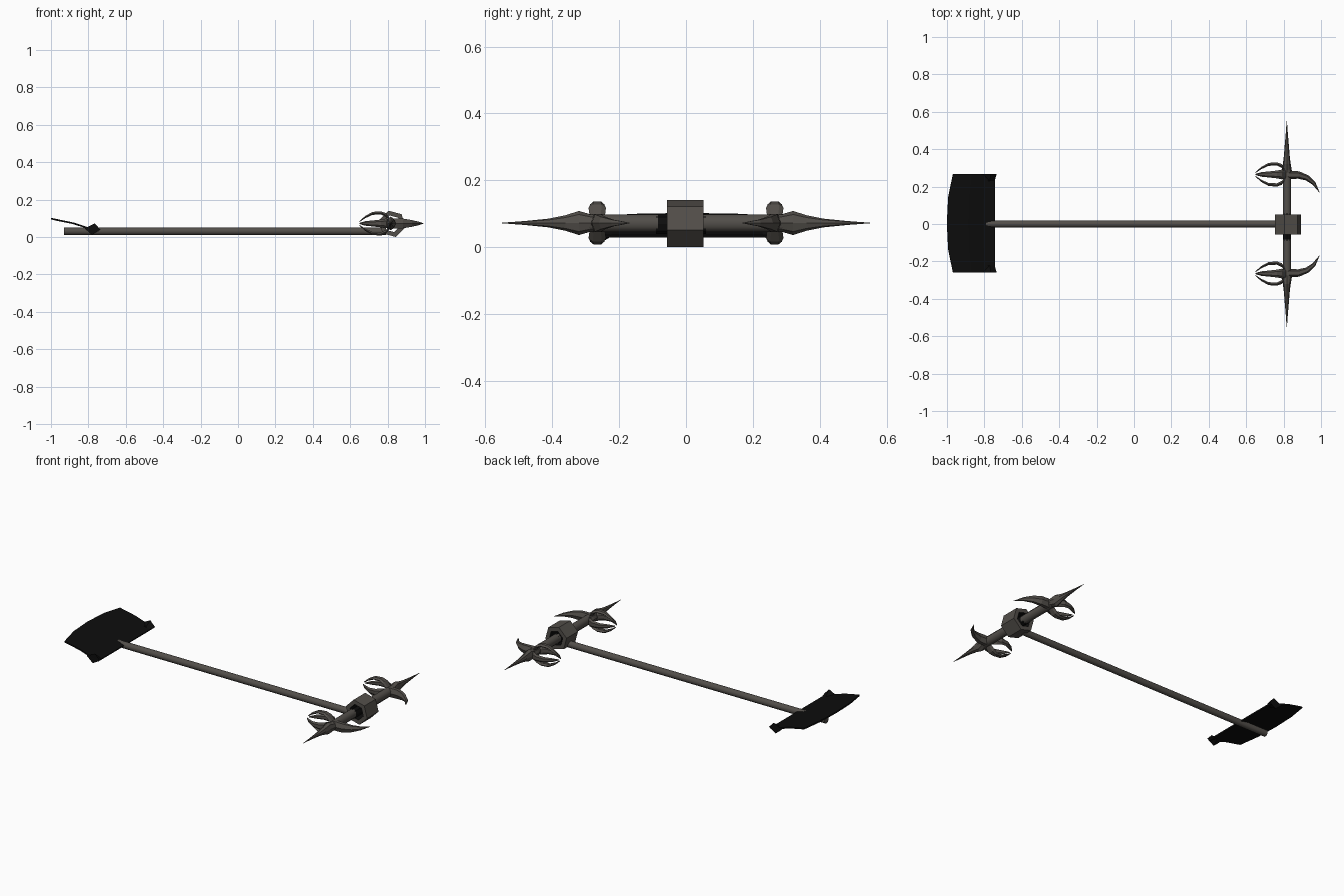
import bpy, bmesh, math
from mathutils import Vector

if "Cube" in bpy.data.objects:
    bpy.data.objects.remove(bpy.data.objects["Cube"])


def material(name, rgb):
    m = bpy.data.materials.new(name)
    m.diffuse_color = (*rgb, 1)
    m.use_nodes = True
    m.node_tree.nodes["Principled BSDF"].inputs["Base Color"].default_value = m.diffuse_color
    return m


IRON = material("dark iron", (0.085, 0.077, 0.068))
BLACK = material("black", (0.004, 0.004, 0.004))


def finish(name, bm, *mats, smooth=False):
    bmesh.ops.recalc_face_normals(bm, faces=bm.faces)
    me = bpy.data.meshes.new(name)
    bm.to_mesh(me)
    bm.free()
    for m in mats:
        me.materials.append(m)
    ob = bpy.data.objects.new(name, me)
    bpy.context.collection.objects.link(ob)
    if smooth:
        bpy.ops.object.select_all(action='DESELECT')
        bpy.context.view_layer.objects.active = ob
        ob.select_set(True)
        bpy.ops.object.shade_smooth_by_angle(angle=math.radians(50))
    return ob


def loft(name, rings, sides, mat, smooth=False, turn=0.0):
    """Skin rings of (centre, u radius vector, v radius vector)."""
    bm = bmesh.new()
    loops = []
    for c, u, v in rings:
        loop = []
        for i in range(sides):
            a = turn + 2 * math.pi * i / sides
            loop.append(bm.verts.new(Vector(c) + Vector(u) * math.cos(a) + Vector(v) * math.sin(a)))
        loops.append(loop)
    for a, b in zip(loops, loops[1:]):
        for i in range(sides):
            j = (i + 1) % sides
            bm.faces.new((a[i], a[j], b[j], b[i]))
    bm.faces.new(loops[0])
    bm.faces.new(loops[-1])
    return finish(name, bm, mat, smooth=smooth)


# long handle
loft("handle", [((x, 0, 0.031), (0, 0.019, 0), (0, 0, 0.02)) for x in (-0.93, 0.79)],
     10, IRON, smooth=True)

HX, HZ = 0.824, 0.071

# hexagonal hub with an open bore along y
bm = bmesh.new()
rings = []
for y, r in ((-0.056, 0.0725), (0.052, 0.0725), (0.052, 0.046), (-0.056, 0.046)):
    rings.append([bm.verts.new((HX + r * math.cos(math.radians(60 * i - 15)), y,
                                HZ + r * math.sin(math.radians(60 * i - 15)))) for i in range(6)])
for k in range(4):
    a, b = rings[k], rings[(k + 1) % 4]
    for i in range(6):
        j = (i + 1) % 6
        f = bm.faces.new((a[i], a[j], b[j], b[i]))
        f.material_index = 1 if k == 2 else 0
finish("hub", bm, IRON, BLACK)

# black core through the hub
loft("hub_core", [((0.818, y, 0.07), (0.022, 0, 0), (0, 0, 0.03)) for y in (-0.09, 0.06)], 8, BLACK)

CY, CZ = 0.265, 0.073
for s, side in ((1, "back"), (-1, "front")):
    # crossbar arm
    loft(side + "_crossbar",
         [((0.818, s * y, 0.072), (0.024, 0, 0), (0, 0, 0.028))
          for y in (0.045 if s > 0 else 0.083, 0.29)], 8, IRON, smooth=True, turn=math.pi / 8)

    # long end spike
    spike = [(0.225, 0.018, 0.02), (0.26, 0.028, 0.026), (0.285, 0.027, 0.026), (0.32, 0.021, 0.036),
             (0.36, 0.016, 0.023), (0.41, 0.012, 0.013), (0.48, 0.006, 0.006), (0.55, 0.0008, 0.0008)]
    loft(side + "_spike", [((0.817, s * y, CZ), (rx, 0, 0), (0, 0, rz)) for y, rx, rz in spike],
         8, IRON)

    # curved horn sweeping inward
    horn = [(0.80, 0.268, 0.022, 0.028), (0.835, 0.262, 0.022, 0.031), (0.88, 0.262, 0.020, 0.030),
            (0.925, 0.247, 0.015, 0.021), (0.962, 0.217, 0.010, 0.011), (0.992, 0.168, 0.0008, 0.0008)]
    rings = []
    for i, (x, y, w, h) in enumerate(horn):
        p, q = horn[max(i - 1, 0)], horn[min(i + 1, len(horn) - 1)]
        t = Vector((q[0] - p[0], q[1] - p[1], 0)).normalized()
        rings.append(((x, s * y, CZ), (-t.y * w, s * t.x * w, 0), (0, 0, h)))
    loft(side + "_horn", rings, 6, IRON)

    # four-clawed cage facing the handle
    claw = [(0.815, 0.015, 0.022, 0.010), (0.79, 0.045, 0.026, 0.012), (0.765, 0.056, 0.021, 0.010),
            (0.72, 0.054, 0.016, 0.009), (0.68, 0.034, 0.012, 0.007), (0.65, 0.010, 0.003, 0.003)]
    for k in range(4):
        a = k * math.pi / 2
        out = Vector((0, math.cos(a), math.sin(a)))
        across = Vector((0, -math.sin(a), math.cos(a)))
        rings = [(Vector((x, s * CY, CZ)) + out * r, across * w, out * d) for x, r, w, d in claw]
        loft(f"{side}_claw_{k + 1}", rings, 6, IRON)

# thin swept blade
bm = bmesh.new()
ys = (-0.262, -0.14, 0, 0.14, 0.262)
lead = (-0.968, -0.993, -1.0, -0.993, -0.968)
prof = ((0, 0.099), (0.45, 0.075), (0.75, 0.05), (1, 0.034))
grid = [[bm.verts.new((x0 + (-0.745 - x0) * t, y + 0.004, z - 0.25 * (x0 + 1) * (1 - t)))
         for t, z in prof] for y, x0 in zip(ys, lead)]
for a, b in zip(grid, grid[1:]):
    for i in range(len(prof) - 1):
        bm.faces.new((a[i], a[i + 1], b[i + 1], b[i]))
blade = finish("blade", bm, BLACK)
mod = blade.modifiers.new("thickness", 'SOLIDIFY')
mod.thickness = 0.008
mod.offset = 0

# flared barbs on the blade's inner corners
for s, side in ((1, "back"), (-1, "front")):
    bm = bmesh.new()
    tip = [bm.verts.new((x, s * 0.262 + 0.004, z))
           for x, z in ((-0.82, 0.046), (-0.767, 0.073), (-0.735, 0.04), (-0.78, 0.012))]
    root = [bm.verts.new((x, s * 0.225 + 0.004, z))
            for x, z in ((-0.80, 0.05), (-0.77, 0.046), (-0.745, 0.036), (-0.775, 0.034))]
    for i in range(4):
        j = (i + 1) % 4
        bm.faces.new((tip[i], tip[j], root[j], root[i]))
    bm.faces.new(tip)
    bm.faces.new(root)
    finish(side + "_blade_barb", bm, BLACK)
